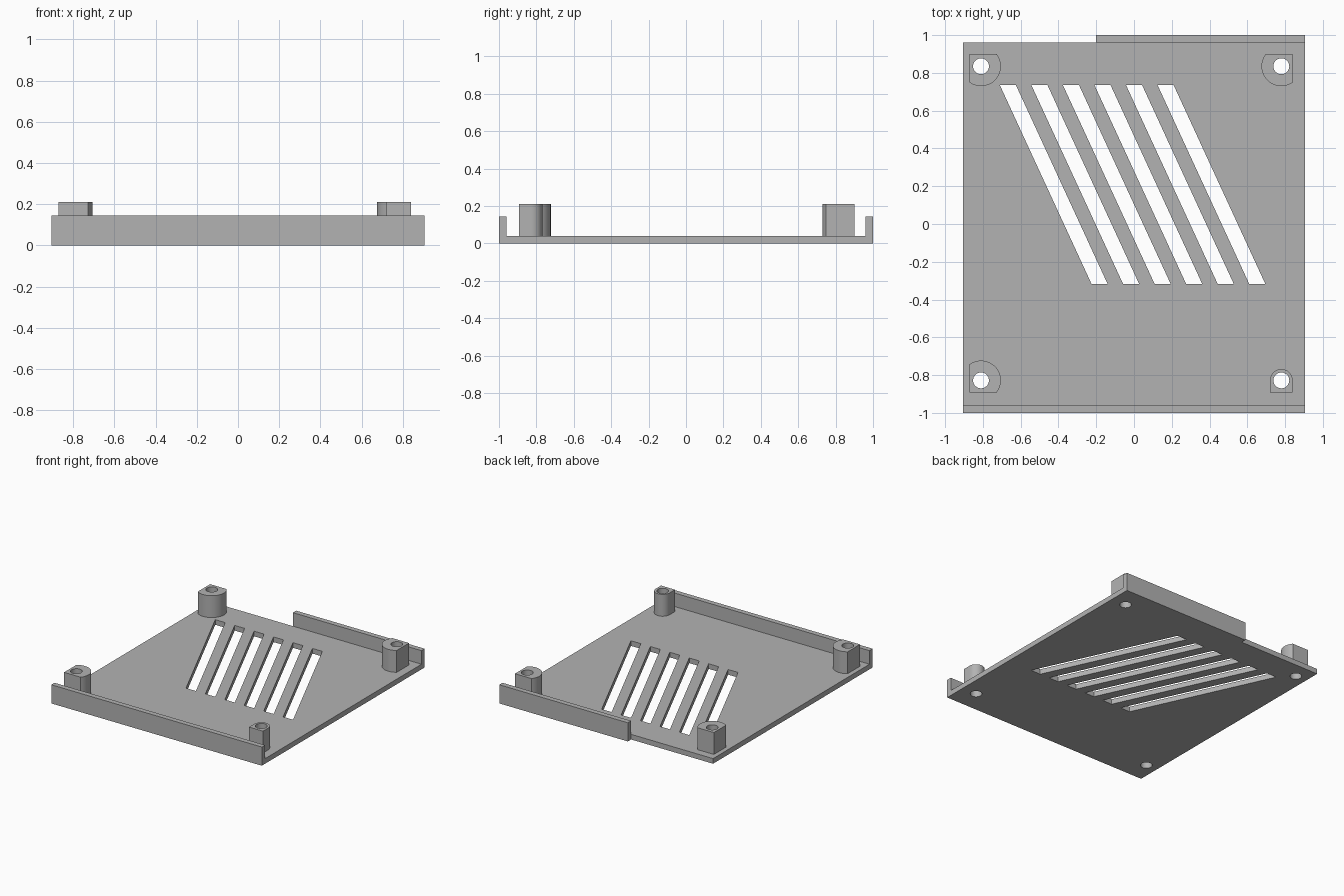
import bpy
import bmesh
from math import pi, sin, cos, asin, acos

old = bpy.data.objects.get("Cube")
if old:
    bpy.data.objects.remove(old, do_unlink=True)

GREY = (0.45, 0.45, 0.45, 1)
mat = bpy.data.materials.new("plain grey")
mat.use_nodes = True
mat.diffuse_color = GREY
mat.node_tree.nodes["Principled BSDF"].inputs["Base Color"].default_value = GREY

HALF_W, FLOOR, WALL_TOP, POST_TOP = 0.905, 0.04, 0.145, 0.21


def add_prism(bm, points, axis, low, high):
    """Extrude a closed outline along x or z."""
    place = (lambda p, h: (h, *p)) if axis == "x" else (lambda p, h: (*p, h))
    face = bm.faces.new([bm.verts.new(place(p, low)) for p in points])
    new = bmesh.ops.extrude_face_region(bm, geom=[face])["geom"]
    offset = place((0, 0), high - low)
    bmesh.ops.translate(bm, vec=offset,
                        verts=[g for g in new if isinstance(g, bmesh.types.BMVert)])


def make_object(name, outlines, axis, low, high):
    bm = bmesh.new()
    for points in outlines:
        add_prism(bm, points, axis, low, high)
    bmesh.ops.recalc_face_normals(bm, faces=bm.faces)
    mesh = bpy.data.meshes.new(name)
    bm.to_mesh(mesh)
    bm.free()
    mesh.materials.append(mat)
    obj = bpy.data.objects.new(name, mesh)
    bpy.context.collection.objects.link(obj)
    return obj


def circle(cx, cy, r, n=40):
    return [(cx + r * cos(2 * pi * i / n), cy + r * sin(2 * pi * i / n))
            for i in range(n)]


def post_outline(cx, cy, r, dx=0.06, dy=0.065, steps=32):
    """Round post with flats on the two sides facing the tray's edges."""
    sx, sy = (1 if cx > 0 else -1), (1 if cy > 0 else -1)
    start = pi - asin(dy / r) if r > dy else pi
    end = 2 * pi - acos(min(1, dx / r))
    local = []
    for i in range(steps + 1):
        a = start + (end - start) * i / steps
        local.append((r * cos(a), r * sin(a)))
    local.append((dx, dy))
    if r <= dy:
        local.append((-dx, dy))
    return [(cx + sx * u, cy + sy * v) for u, v in local]


# Floor with the front wall, and the shorter back wall
tray_profile = [(-1, 0), (0.96, 0), (0.96, FLOOR), (-0.96, FLOOR),
                (-0.96, WALL_TOP), (-1, WALL_TOP)]
tray = make_object("tray_floor_and_front_wall", [tray_profile], "x", -HALF_W, HALF_W)
back_profile = [(0.96, 0), (1, 0), (1, WALL_TOP), (0.96, WALL_TOP)]
make_object("back_wall", [back_profile], "x", -0.2, HALF_W)

# Corner posts
posts = {
    "back_right_post": (-0.81, 0.835, 0.105),
    "back_left_post": (0.78, 0.835, 0.105),
    "front_right_post": (-0.81, -0.828, 0.105),
    "front_left_post": (0.78, -0.828, 0.06),
}
parts = [tray]
for name, (x, y, r) in posts.items():
    parts.append(make_object(name, [post_outline(x, y, r)], "z", FLOOR, POST_TOP))

# Cutter for the screw holes and slanted vents
cuts = [circle(x, y, 0.042) for x, y, r in posts.values()]
for i in range(6):
    s = 0.167 * i
    cuts.append([(-0.71 + s, 0.735), (-0.225 + s, -0.317),
                 (-0.14 + s, -0.317), (-0.625 + s, 0.735)])
cutter = make_object("hole_cutter", cuts, "z", -0.1, 0.4)
cutter.hide_render = True

for obj in parts:
    mod = obj.modifiers.new("holes", "BOOLEAN")
    mod.operation = "DIFFERENCE"
    mod.solver = "EXACT"
    mod.object = cutter
    bpy.ops.object.select_all(action="DESELECT")
    obj.select_set(True)
    bpy.context.view_layer.objects.active = obj
    bpy.ops.object.modifier_apply(modifier=mod.name)
    bpy.ops.object.shade_smooth_by_angle(angle=pi / 6)

bpy.data.objects.remove(cutter, do_unlink=True)
